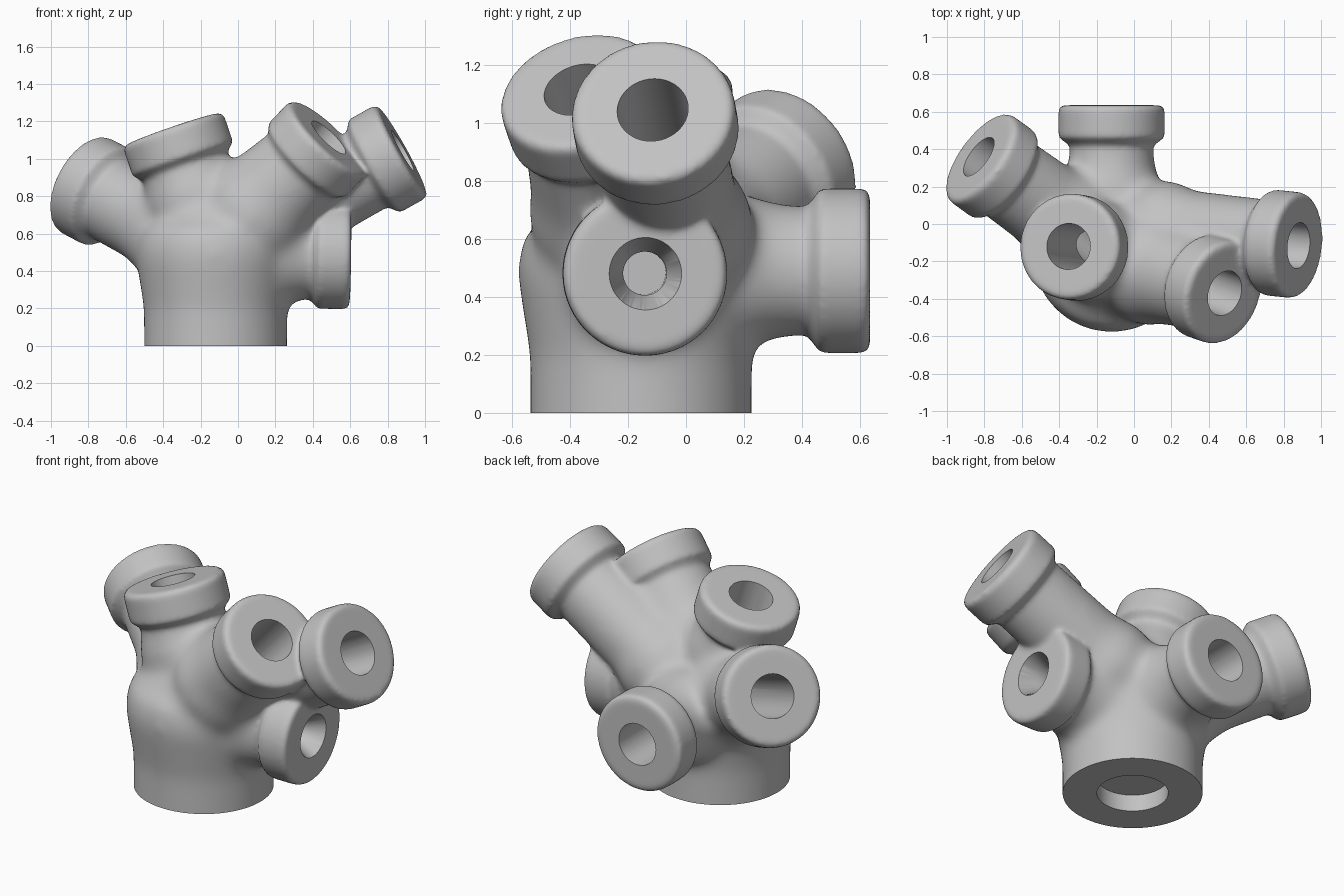
import bpy
import math
from mathutils import Vector

if "Cube" in bpy.data.objects:
    bpy.data.objects.remove(bpy.data.objects["Cube"])

HUB = Vector((-0.12, -0.155, 0.49))
UP = Vector((0, 0, 1))

grey = bpy.data.materials.new("cast_grey")
grey.use_nodes = True
COLOUR = (0.54, 0.54, 0.54, 1)
grey.diffuse_color = COLOUR
grey.node_tree.nodes["Principled BSDF"].inputs["Base Color"].default_value = COLOUR


def turned(name, start, direction, profile, sides=64):
    """Closed solid of revolution from (radius, distance) pairs along a direction."""
    rot = UP.rotation_difference(Vector(direction).normalized())
    verts, faces = [], []
    for r, d in profile:
        for i in range(sides):
            a = math.tau * i / sides
            verts.append(Vector(start) + rot @ Vector((r * math.cos(a), r * math.sin(a), d)))
    for k in range(len(profile) - 1):
        for i in range(sides):
            j = (i + 1) % sides
            lo, hi = k * sides, (k + 1) * sides
            faces.append((lo + i, lo + j, hi + j, hi + i))
    faces.append(tuple(reversed(range(sides))))
    faces.append(tuple(range(len(verts) - sides, len(verts))))
    mesh = bpy.data.meshes.new(name)
    mesh.from_pydata(verts, [], faces)
    mesh.materials.append(grey)
    ob = bpy.data.objects.new(name, mesh)
    bpy.context.collection.objects.link(ob)
    return ob


def select_only(obs, active):
    bpy.ops.object.select_all(action='DESELECT')
    for ob in obs:
        ob.select_set(True)
    bpy.context.view_layer.objects.active = active


def cut(target, tool):
    """Subtract a helper and discard it; try the second solver if the first does nothing."""
    tool.hide_render = True
    select_only([target], target)
    before = len(target.data.vertices)
    for solver in ('MANIFOLD', 'EXACT'):
        mod = target.modifiers.new("cut", 'BOOLEAN')
        mod.operation = 'DIFFERENCE'
        mod.solver = solver
        mod.object = tool
        bpy.ops.object.modifier_apply(modifier=mod.name)
        if len(target.data.vertices) != before:
            break
    bpy.data.objects.remove(tool)


def fuse(parts, voxel, iterations):
    """Merge solids into one skin and round the joints."""
    body = parts[0]
    select_only(parts, body)
    bpy.ops.object.join()
    remesh = body.modifiers.new("fuse", 'REMESH')
    remesh.mode = 'VOXEL'
    remesh.voxel_size = voxel
    bpy.ops.object.modifier_apply(modifier=remesh.name)
    smooth = body.modifiers.new("fillet", 'SMOOTH')
    smooth.factor = 0.5
    smooth.iterations = iterations
    bpy.ops.object.modifier_apply(modifier=smooth.name)
    return body


# Ports: name, pipe start, centre of collar face, pipe radius at root and end
ports = [
    ("back_port", HUB, (-0.12, 0.635, 0.49), 0.23, 0.225),
    ("low_left_port", HUB, (0.6, -0.14, 0.48), 0.235, 0.235),
    ("high_left_port", (-0.12, -0.01, 0.49), (0.88, -0.115, 1.045), 0.235, 0.23),
    ("front_left_port", HUB, (0.485, -0.37, 1.115), 0.275, 0.245),
    ("back_right_port", HUB, (-0.83, 0.36, 0.865), 0.24, 0.235),
    ("top_port", HUB, (-0.35, -0.12, 1.16), 0.235, 0.235),
]

# Body: slightly swelling stub, round hub and branch pipes with soft fillets
stub = turned("branched_pipe_body", (HUB.x, HUB.y, 0), UP,
              [(0.384, -0.25), (0.384, 0.2), (0.425, 0.46), (0.425, 0.53), (0.4, 0.62), (0.25, 0.74)])
ball = [(0.38 * math.sin(a), -0.38 * math.cos(a))
        for a in (math.pi * (i + 0.2) / 24.4 for i in range(25))]
parts = [stub, turned("hub", HUB, UP, ball)]
for name, start, face, r0, r1 in ports:
    axis = Vector(face) - Vector(start)
    length = axis.length
    profile = [(r0, 0), (r0 + 0.04, 0.34), (r0, 0.48), (r1, length - 0.2), (r1, length - 0.05)]
    parts.append(turned(name, start, axis, profile))
body = fuse(parts, 0.02, 40)

# Collars with rounded rims, blending into the pipes behind
collars = []
for name, start, face, r0, r1 in ports:
    axis = Vector(face) - Vector(start)
    rim = [(r1 - 0.03, -0.25), (r1, -0.215), (0.265, -0.186), (0.284, -0.172),
           (0.284, -0.025), (0.278, -0.01), (0.262, 0)]
    collars.append(turned(name + "_collar", face, axis, rim))
body = fuse([body] + collars, 0.012, 14)

# Flat foot
cut(body, turned("foot_cutter", (HUB.x, HUB.y, -1), UP, [(1, 0), (1, 1)]))

# Bores meeting in the hub; the low port has a tapered blind hole
for name, start, face, r0, r1 in ports:
    axis = Vector(face) - Vector(start)
    bore = [(0.123, -axis.length), (0.123, 0.05)]
    if name == "low_left_port":
        bore = [(0.075, -0.22), (0.075, -0.09), (0.125, 0), (0.125, 0.05)]
    cut(body, turned(name + "_bore", face, axis, bore))

# Shallow socket in the foot
cut(body, turned("foot_socket", (HUB.x, HUB.y, 0), UP, [(0.195, -0.1), (0.195, 0.1)]))

select_only([body], body)
bpy.ops.object.shade_smooth_by_angle(angle=math.radians(35))
body.data.materials.clear()
body.data.materials.append(grey)
for poly in body.data.polygons:
    poly.material_index = 0
